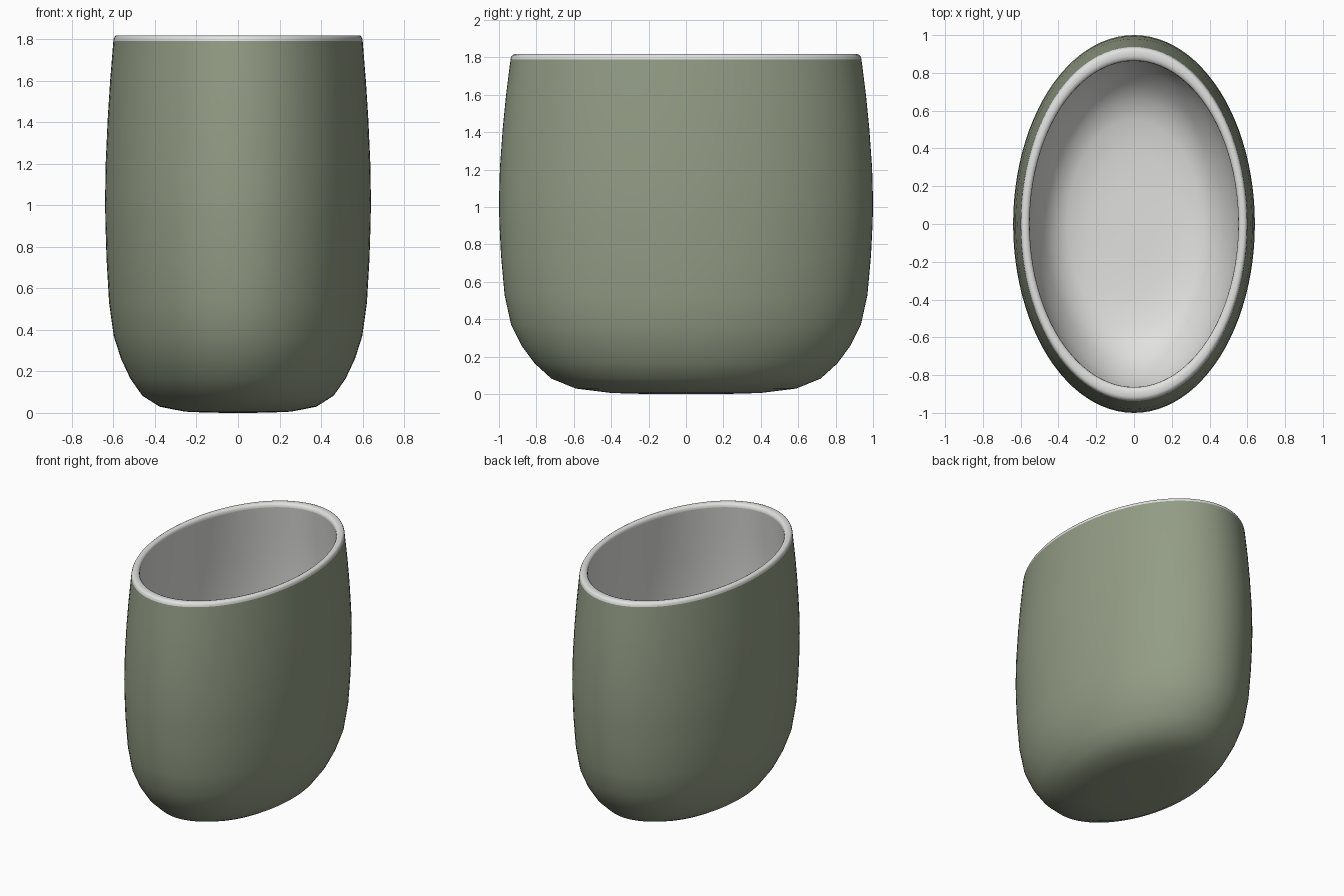
import bpy, bmesh, math

if "Cube" in bpy.data.objects:
    bpy.data.objects.remove(bpy.data.objects["Cube"])

SEG = 96      # segments round the oval
RATIO = 0.64  # x width relative to y width


def material(name, rgb):
    m = bpy.data.materials.new(name)
    m.diffuse_color = (*rgb, 1)
    m.use_nodes = True
    m.node_tree.nodes["Principled BSDF"].inputs["Base Color"].default_value = m.diffuse_color
    return m


green = material("sage green", (0.29, 0.335, 0.235))
white = material("off white", (0.75, 0.75, 0.74))


def oval_lathe(name, profile, mat):
    """Spin a (y radius, z) profile into an oval shell; radius 0 closes it."""
    bm = bmesh.new()
    rings = []
    for r, z in profile:
        if r == 0:
            rings.append([bm.verts.new((0, 0, z))] * SEG)
        else:
            rings.append([bm.verts.new((RATIO * r * math.cos(2 * math.pi * i / SEG),
                                        r * math.sin(2 * math.pi * i / SEG), z))
                          for i in range(SEG)])
    for a, b in zip(rings, rings[1:]):
        for i in range(SEG):
            j = (i + 1) % SEG
            corners = list(dict.fromkeys((a[i], a[j], b[j], b[i])))
            bm.faces.new(corners)
    me = bpy.data.meshes.new(name)
    bm.to_mesh(me)
    bm.free()
    me.materials.append(mat)
    ob = bpy.data.objects.new(name, me)
    bpy.context.collection.objects.link(ob)
    bpy.ops.object.select_all(action='DESELECT')
    ob.select_set(True)
    bpy.context.view_layer.objects.active = ob
    bpy.ops.object.shade_smooth_by_angle(angle=math.radians(40))
    return ob


# green outer body, bottom to rim
oval_lathe("cup_body", [
    (0, 0), (0.22, 0.001), (0.40, 0.006), (0.59, 0.03), (0.72, 0.083), (0.81, 0.165),
    (0.88, 0.26), (0.935, 0.37), (0.97, 0.53), (0.989, 0.74), (0.998, 0.92),
    (1.0, 1.03), (0.995, 1.21), (0.98, 1.42), (0.962, 1.60), (0.938, 1.79)], green)

# white rounded rim
oval_lathe("rim", [
    (0.938, 1.79), (0.935, 1.803), (0.928, 1.813), (0.915, 1.818), (0.89, 1.818),
    (0.873, 1.813), (0.865, 1.803), (0.863, 1.79)], white)

# white inner lining, rim down to the floor
oval_lathe("lining", [
    (0.863, 1.79), (0.885, 1.60), (0.905, 1.42), (0.92, 1.21), (0.925, 1.03),
    (0.915, 0.74), (0.895, 0.55), (0.86, 0.40), (0.81, 0.30), (0.74, 0.21),
    (0.66, 0.14), (0.55, 0.10), (0.38, 0.08), (0.20, 0.075), (0, 0.075)], white)
